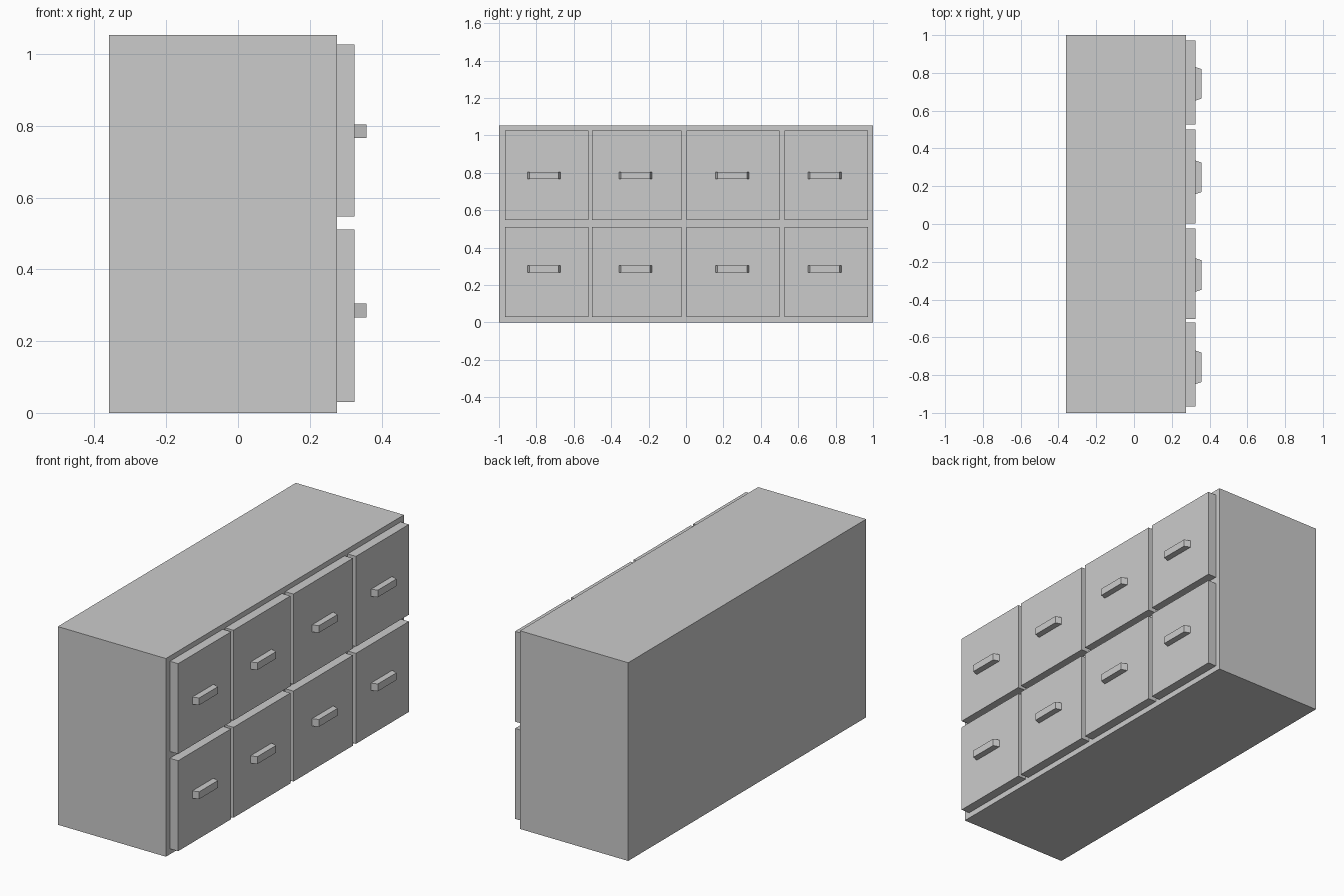
import bpy, bmesh

if "Cube" in bpy.data.objects:
    bpy.data.objects.remove(bpy.data.objects["Cube"])


def box(name, x, y, z, taper=0.0):
    """Box from (min, max) ranges; taper narrows the +x face along y."""
    bm = bmesh.new()
    bmesh.ops.create_cube(bm, size=1.0)
    mid_y = (y[0] + y[1]) / 2
    for v in bm.verts:
        front = v.co.x > 0
        v.co.x = x[front]
        v.co.y = y[v.co.y > 0]
        v.co.z = z[v.co.z > 0]
        if front:
            v.co.y += taper if v.co.y < mid_y else -taper
    mesh = bpy.data.meshes.new(name)
    bm.to_mesh(mesh)
    bm.free()
    obj = bpy.data.objects.new(name, mesh)
    bpy.context.collection.objects.link(obj)
    return obj


# Cabinet body
box("cabinet_body", (-0.36, 0.276), (-1.0, 1.0), (0.0, 1.054))

# Columns: drawer y range and handle centre; rows: drawer z range and handle z range
columns = [((-0.967, -0.522), -0.759), ((-0.502, -0.024), -0.27),
           ((0.002, 0.501), 0.247), ((0.527, 0.972), 0.742)]
rows = [("lower", (0.03, 0.511), (0.266, 0.305)),
        ("upper", (0.547, 1.027), (0.766, 0.804))]

# Drawer fronts with tapered pull handles
for row, drawer_z, handle_z in rows:
    for i, (drawer_y, hy) in enumerate(columns, 1):
        box(f"drawer_front_{row}_{i}", (0.276, 0.325), drawer_y, drawer_z)
        box(f"drawer_handle_{row}_{i}", (0.325, 0.358),
            (hy - 0.089, hy + 0.089), handle_z, taper=0.011)
